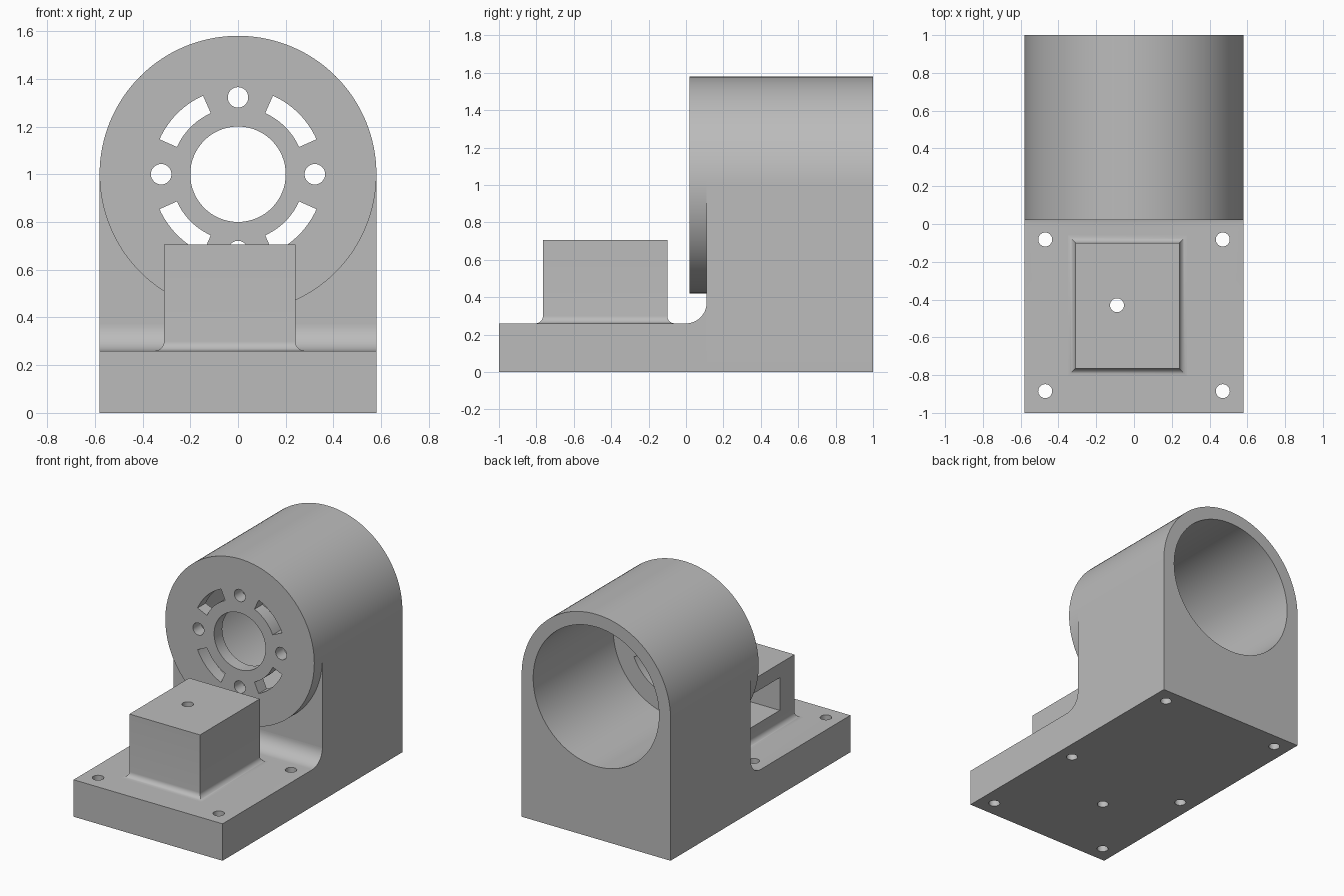
import bpy, bmesh
from math import sin, cos, radians, pi

if "Cube" in bpy.data.objects:
    bpy.data.objects.remove(bpy.data.objects["Cube"], do_unlink=True)

grey = bpy.data.materials.new("light grey plastic")
grey.use_nodes = True
COLOUR = (0.5, 0.5, 0.5, 1)
grey.diffuse_color = COLOUR
grey.node_tree.nodes["Principled BSDF"].inputs["Base Color"].default_value = COLOUR


def loft(name, loops):
    """Closed solid skinned through equally long point loops."""
    bm = bmesh.new()
    rings = [[bm.verts.new(p) for p in loop] for loop in loops]
    n = len(rings[0])
    for a, b in zip(rings, rings[1:]):
        for i in range(n):
            j = (i + 1) % n
            bm.faces.new((a[i], a[j], b[j], b[i]))
    bm.faces.new(rings[0])
    bm.faces.new(rings[-1])
    bmesh.ops.recalc_face_normals(bm, faces=bm.faces)
    mesh = bpy.data.meshes.new(name)
    bm.to_mesh(mesh)
    bm.free()
    mesh.materials.append(grey)
    obj = bpy.data.objects.new(name, mesh)
    bpy.context.collection.objects.link(obj)
    return obj


def prism(name, profile, axis, lo, hi):
    """Extrude a flat profile along one axis."""
    place = {"x": lambda a, b, t: (t, a, b),
             "y": lambda a, b, t: (a, t, b),
             "z": lambda a, b, t: (a, b, t)}[axis]
    return loft(name, [[place(a, b, t) for a, b in profile] for t in (lo, hi)])


def arc(cx, cy, r, start, end, steps):
    angles = [radians(start + (end - start) * i / steps) for i in range(steps + 1)]
    return [(cx + r * cos(a), cy + r * sin(a)) for a in angles]


def circle(cx, cy, r, steps=32):
    return arc(cx, cy, r, 0, 360, steps)[:-1]


def rect(x0, x1, y0, y1):
    return [(x0, y0), (x1, y0), (x1, y1), (x0, y1)]


def activate(obj):
    bpy.ops.object.select_all(action="DESELECT")
    obj.select_set(True)
    bpy.context.view_layer.objects.active = obj


def cut(obj, profile, axis, lo, hi):
    """Subtract a prism and discard the cutter."""
    cutter = prism("cutter", profile, axis, lo, hi)
    cutter.hide_render = True
    activate(obj)
    mod = obj.modifiers.new("cut", "BOOLEAN")
    mod.operation = "DIFFERENCE"
    mod.solver = "EXACT"
    mod.object = cutter
    bpy.ops.object.modifier_apply(modifier=mod.name)
    bpy.data.objects.remove(cutter, do_unlink=True)


HALF, AXIS_Z = 0.58, 1.0      # half width, bore height
WALL_Y, PLATE = 0.11, 0.26    # front of the housing, base thickness
FILLET, BOLT = 0.11, 0.037    # base fillet and bolt hole radii
HOLE_X, CABLE = 0.47, (-0.09, -0.43)

# Base plate with its fillet rising to the housing
base = prism("base_plate",
             [(-1, 0), (WALL_Y, 0)]
             + arc(WALL_Y - FILLET, PLATE + FILLET, FILLET, 0, -90, 16)
             + [(-1, PLATE)], "x", -HALF, HALF)
for x in (-HOLE_X, HOLE_X):
    for y in (-0.885, -0.082):
        cut(base, circle(x, y, BOLT), "z", -0.1, 0.5)
cut(base, circle(*CABLE, BOLT), "z", -0.1, 0.5)

# Arched housing with the large bore and blind bolt holes underneath
housing = prism("arched_housing",
                [(-HALF, 0), (HALF, 0)] + arc(0, AXIS_Z, HALF, 0, 180, 64),
                "y", WALL_Y, 1)
cut(housing, circle(0, AXIS_Z, 0.49, 128), "y", 0, 1.1)
for x in (-HOLE_X, HOLE_X):
    cut(housing, circle(x, 0.89, BOLT), "z", -0.1, PLATE)

# Round face plate with shaft hole, screw holes and curved slots
face = prism("face_plate", circle(0, AXIS_Z, HALF, 128), "y", 0.02, WALL_Y)
cut(face, circle(0, AXIS_Z, 0.2, 64), "y", -0.1, 0.3)
for k in range(4):
    turn = k * pi / 2
    cut(face, circle(0.322 * cos(turn), AXIS_Z + 0.322 * sin(turn), 0.043),
        "y", -0.1, 0.3)
    a, b = 24 + 90 * k, 66 + 90 * k
    cut(face, arc(0, AXIS_Z, 0.36, a, b, 14) + arc(0, AXIS_Z, 0.28, b, a, 14),
        "y", -0.1, 0.3)

# Mounting block with flared foot, side pocket and vertical hole
R = 0.04
levels = [(R * (1 - sin(t)), PLATE + R * (1 - cos(t)))
          for t in (i * pi / 16 for i in range(9))] + [(0, 0.705)]
block = loft("mounting_block",
             [[(x, y, z) for x, y in rect(-0.31 - d, 0.24 + d, -0.765 - d, -0.1 + d)]
              for d, z in levels])
cut(block, rect(-0.6, -0.26, 0.375, 0.605), "x", -0.5, 0.13)
cut(block, circle(*CABLE, BOLT), "z", 0.1, 0.9)

for part in (base, housing, face, block):
    activate(part)
    bpy.ops.object.shade_smooth_by_angle(angle=radians(25))
